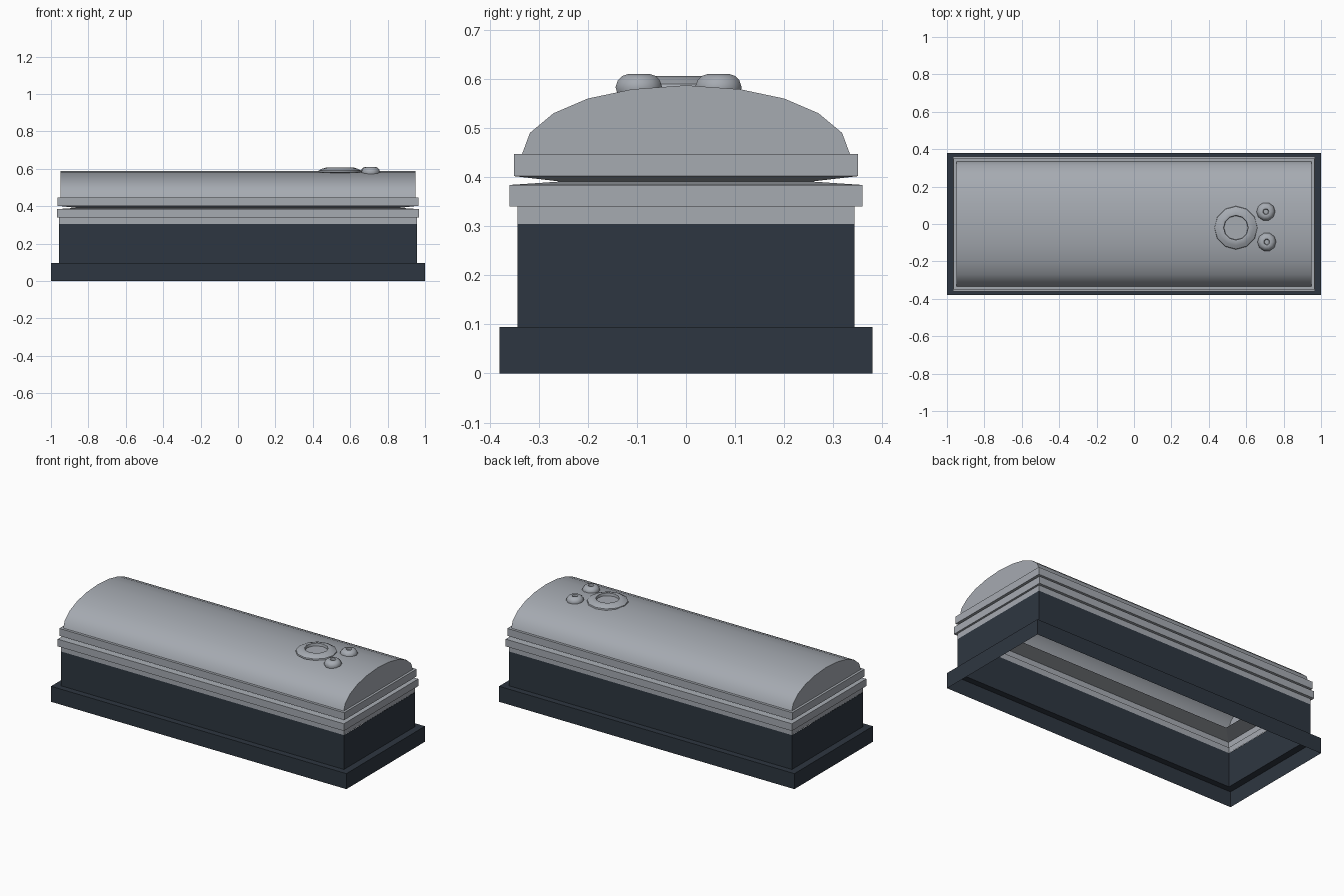
import bpy, bmesh, math

if "Cube" in bpy.data.objects:
    bpy.data.objects.remove(bpy.data.objects["Cube"])


def material(name, rgb):
    m = bpy.data.materials.new(name)
    m.diffuse_color = (*rgb, 1)
    m.use_nodes = True
    m.node_tree.nodes["Principled BSDF"].inputs["Base Color"].default_value = m.diffuse_color
    return m


STEEL = material("pale steel grey", (0.38, 0.405, 0.443))
NAVY = material("dark slate blue", (0.027, 0.037, 0.052))


def finish(name, bm, mat, smooth=False):
    me = bpy.data.meshes.new(name)
    bm.to_mesh(me)
    bm.free()
    ob = bpy.data.objects.new(name, me)
    bpy.context.collection.objects.link(ob)
    me.materials.append(mat)
    if smooth:
        bpy.ops.object.select_all(action='DESELECT')
        ob.select_set(True)
        bpy.context.view_layer.objects.active = ob
        bpy.ops.object.shade_smooth_by_angle(angle=math.radians(38))
    return ob


def loft(bm, loops, cap=False):
    """Skin a stack of counter-clockwise loops into an open shell."""
    rows = [[bm.verts.new(p) for p in loop] for loop in loops]
    n = len(rows[0])
    for a, b in zip(rows, rows[1:]):
        for i in range(n):
            j = (i + 1) % n
            bm.faces.new((a[i], a[j], b[j], b[i]))
    if cap:
        bm.faces.new(rows[-1])


def box_shell(name, levels, mat):
    """Rectangular shell; levels are (half length, half width, height)."""
    bm = bmesh.new()
    loft(bm, [[(-x, -y, z), (x, -y, z), (x, y, z), (-x, y, z)] for x, y, z in levels])
    return finish(name, bm, mat)


def turned(name, cx, cy, profile, sides):
    """Round part; profile is (radius, height) from the outside to the centre."""
    bm = bmesh.new()
    loft(bm, [[(cx + r * math.cos(2 * math.pi * i / sides),
                cy + r * math.sin(2 * math.pi * i / sides), z) for i in range(sides)]
              for r, z in profile], cap=True)
    return finish(name, bm, STEEL, True)


# Hollow dark plinth and lower body
box_shell("lower_body", [(1, .38, 0), (1, .38, .095), (.958, .343, .095), (.958, .343, .305)], NAVY)

# Pale upper body with its rim, sloping in to the groove under the lid
box_shell("upper_body_rim", [(.957, .343, .305), (.957, .343, .34), (.969, .36, .34),
                             (.969, .36, .384), (.865, .256, .391)], STEEL)

# Lid rim, sloping out of the groove
box_shell("lid_rim", [(.865, .256, .391), (.965, .35, .402), (.965, .35, .447),
                      (.95, .334, .447)], STEEL)

# Arched lid with flat ends
half = [(.334, .447), (.318, .49), (.27, .53), (.2, .56), (.11, .579)]
arch = [(-y, z) for y, z in half] + [(0, .587)] + half[::-1]
bm = bmesh.new()
left, right = [[bm.verts.new((x, y, z)) for y, z in arch] for x in (-.95, .95)]
for i in range(len(arch) - 1):
    bm.faces.new((left[i], right[i], right[i + 1], left[i + 1]))
bm.faces.new(left)
bm.faces.new(right[::-1])
finish("arched_lid", bm, STEEL, True)

# Large raised ring on the lid
turned("large_ring", .545, -.02,
       [(.095, .574), (.116, .582), (.114, .590), (.095, .600), (.075, .606),
        (.066, .604), (.064, .588)], 12)

# Two small knobs with a dimple
for name, x, y in (("rear_knob", .705, .066), ("front_knob", .71, -.096)):
    turned(name, x, y,
           [(.046, .570), (.050, .583), (.045, .597), (.036, .606), (.023, .610),
            (.016, .609), (.013, .600)], 10)
